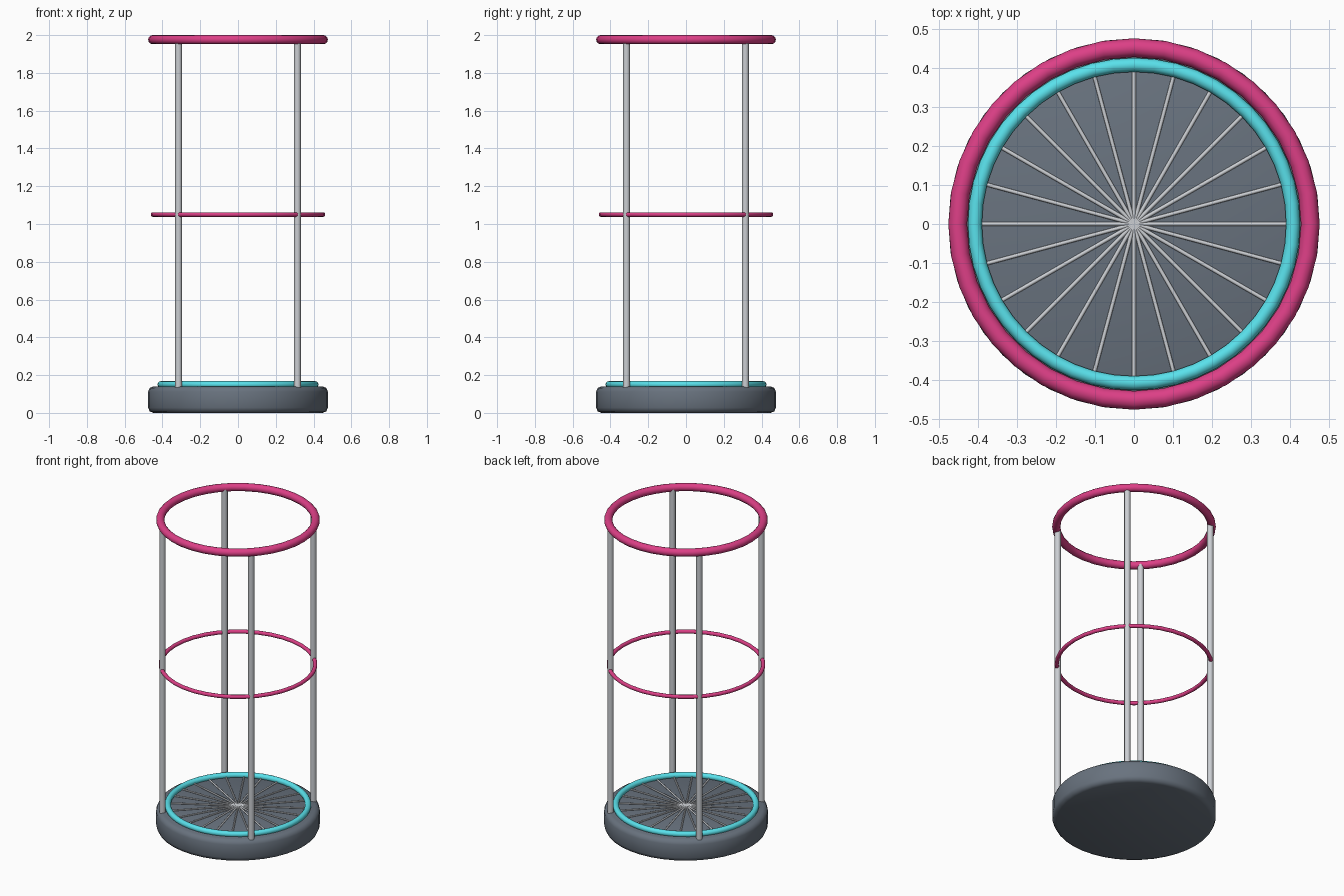
import bpy, bmesh
from math import pi, sin, cos, radians
from mathutils import Matrix

if "Cube" in bpy.data.objects:
    bpy.data.objects.remove(bpy.data.objects["Cube"])


def material(name, rgb):
    m = bpy.data.materials.new(name)
    m.diffuse_color = (*rgb, 1)
    m.use_nodes = True
    m.node_tree.nodes["Principled BSDF"].inputs["Base Color"].default_value = m.diffuse_color
    return m


PINK = material("pink", (0.72, 0.05, 0.24))
CYAN = material("cyan", (0.10, 0.75, 0.83))
SLATE = material("slate", (0.14, 0.17, 0.21))
METAL = material("metal", (0.60, 0.62, 0.65))


def finish(ob, name, mat, angle=40):
    ob.name = name
    ob.data.materials.append(mat)
    bpy.ops.object.select_all(action='DESELECT')
    ob.select_set(True)
    bpy.context.view_layer.objects.active = ob
    bpy.ops.object.shade_smooth_by_angle(angle=radians(angle))
    return ob


def ring(name, mat, z, major, minor, sides):
    bpy.ops.mesh.primitive_torus_add(location=(0, 0, z), major_radius=major, minor_radius=minor,
                                     major_segments=sides, minor_segments=12)
    return finish(bpy.context.object, name, mat, 60)


# Base: disc with rounded rims
bpy.ops.mesh.primitive_cylinder_add(vertices=40, radius=0.476, depth=0.14, location=(0, 0, 0.07))
base = bpy.context.object
bm = bmesh.new()
bm.from_mesh(base.data)
rims = [e for e in bm.edges if abs(e.verts[0].co.z - e.verts[1].co.z) < 1e-4]
bmesh.ops.bevel(bm, geom=rims, offset=0.028, segments=2, profile=0.5, affect='EDGES')
bm.to_mesh(base.data)
bm.free()
finish(base, "base", SLATE, 50)

# Rim ring on the floor, waist rail and top ring
ring("floor_rim", CYAN, 0.15, 0.408, 0.018, 48)
ring("waist_rail", PINK, 1.05, 0.45, 0.012, 36)
ring("top_ring", PINK, 1.976, 0.452, 0.024, 36)

# Four upright posts
for i in range(4):
    a = pi / 4 + i * pi / 2
    bpy.ops.mesh.primitive_cylinder_add(vertices=16, radius=0.018, depth=1.84,
                                        location=(0.445 * cos(a), 0.445 * sin(a), 1.053))
    finish(bpy.context.object, f"post_{i + 1}", METAL)

# Floor grille: 24 radial spokes
bm = bmesh.new()
for i in range(24):
    m = (Matrix.Rotation(i * pi / 12, 4, 'Z') @ Matrix.Translation((0.2, 0, 0.143))
         @ Matrix.Rotation(pi / 2, 4, 'Y'))
    bmesh.ops.create_cone(bm, cap_ends=True, segments=8, radius1=0.005, radius2=0.005,
                          depth=0.4, matrix=m)
mesh = bpy.data.meshes.new("floor_spokes")
bm.to_mesh(mesh)
bm.free()
spokes = bpy.data.objects.new("floor_spokes", mesh)
bpy.context.collection.objects.link(spokes)
finish(spokes, "floor_spokes", METAL, 50)
